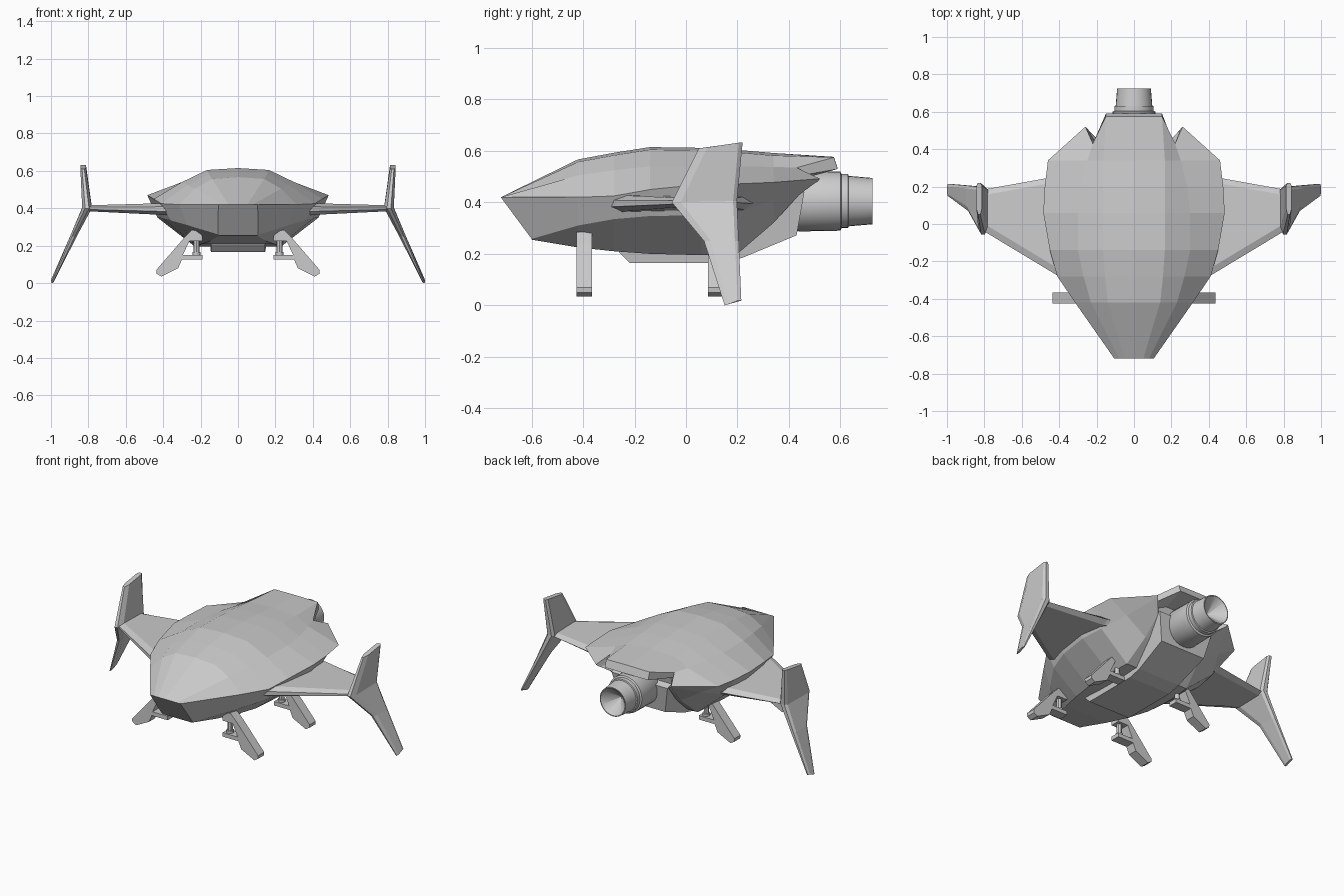
import bpy, bmesh, math

if "Cube" in bpy.data.objects:
    bpy.data.objects.remove(bpy.data.objects["Cube"])


def make(name, rings, caps=True, smooth=False):
    """Skin a list of closed point rings into one object."""
    bm = bmesh.new()
    vs = [[bm.verts.new(p) for p in r] for r in rings]
    n = len(rings[0])
    for a, b in zip(vs, vs[1:]):
        for i in range(n):
            j = (i + 1) % n
            bm.faces.new((a[i], a[j], b[j], b[i]))
    if caps:
        bm.faces.new(vs[0])
        bm.faces.new(vs[-1])
    bmesh.ops.remove_doubles(bm, verts=bm.verts, dist=0.0005)
    bmesh.ops.recalc_face_normals(bm, faces=bm.faces)
    me = bpy.data.meshes.new(name)
    bm.to_mesh(me)
    bm.free()
    ob = bpy.data.objects.new(name, me)
    bpy.context.collection.objects.link(ob)
    if smooth:
        bpy.ops.object.select_all(action='DESELECT')
        ob.select_set(True)
        bpy.context.view_layer.objects.active = ob
        bpy.ops.object.shade_smooth_by_angle(angle=math.radians(30))
    return ob


def hull_ring(half, crown):
    """Half section (roof, shoulder, rim, crease, belly) to a full ring."""
    top = (0, half[0][1], half[0][2] + crown)
    bottom = (0, half[-1][1], half[-1][2])
    return [top] + half + [bottom] + [(-x, y, z) for x, y, z in reversed(half)]


# Hull: nose edge, cross-sections along y, then the notched tail
rings = [hull_ring([(.05, -.72, .42), (.08, -.72, .42), (.105, -.72, .42),
                    (.108, -.60, .258), (.10, -.60, .255)], 0)]
sections = [
    (-.42, [(.14, .557), (.23, .505), (.315, .42), (.27, .31), (.15, .225)]),
    (-.28, [(.155, .583), (.27, .525), (.41, .425), (.36, .335), (.19, .21)]),
    (-.14, [(.165, .605), (.30, .54), (.45, .45), (.405, .347), (.22, .20)]),
    (.06, [(.165, .602), (.30, .54), (.485, .47), (.43, .35), (.23, .195)]),
    (.20, [(.165, .594), (.285, .54), (.477, .472), (.41, .36), (.22, .20)]),
    (.34, [(.165, .582), (.25, .538), (.46, .478), (.34, .41), (.20, .32)]),
]
for y, pts in sections:
    rings.append(hull_ring([(x, y, z) for x, z in pts], .01))
rings += [
    hull_ring([(.15, .575, .575), (.22, .43, .535), (.26, .52, .492),
               (.255, .515, .485), (.19, .44, .43)], .002),
    hull_ring([(.15, .59, .53), (.215, .42, .50), (.25, .51, .48),
               (.245, .50, .475), (.18, .435, .43)], 0),
    hull_ring([(.13, .44, .50), (.19, .41, .48), (.21, .42, .465),
               (.20, .42, .455), (.16, .42, .42)], 0),
]
make("hull", rings)

# Belly pod: side profile that widens towards the top
profile = [(-.27, .235), (-.26, .205), (-.22, .165), (.14, .165), (.22, .185),
           (.43, .272), (.46, .44), (.40, .46)]
make("belly_pod", [[(s * (.145 + .22 * max(0, z - .22)), y, z) for y, z in profile]
                   for s in (-1, 1)])

# Engine: lathe along y with a conical nozzle
lathe = [(.40, .10), (.44, .118), (.60, .115), (.605, .105), (.63, .105), (.632, .098),
         (.725, .09), (.725, .085), (.64, .001)]
N = 28
make("engine", [[(r * math.cos(2 * math.pi * i / N), y, .405 + r * math.sin(2 * math.pi * i / N))
                 for i in range(N)] for y, r in lathe], smooth=True)

# Leg bracket and foot outline in the front view
foot = [(.20, .275), (.245, .285), (.29, .24), (.437, .07), (.435, .05), (.41, .035),
        (.32, .08), (.30, .125), (.19, .125), (.19, .15), (.295, .15), (.26, .225),
        (.19, .225), (.19, .25)]

for side, s in (("right", 1), ("left", -1)):
    # Wing: chamfered section from root to tip
    wing = []
    for x, y0, y1, z, h in ((.36, -.30, .27, .396, .034), (.41, -.275, .255, .396, .031),
                            (.80, -.04, .185, .40, .016)):
        wing.append([(s * x, y0, z - h * .4), (s * x, y0 + .04, z - h), (s * x, y1 - .03, z - h * .8),
                     (s * x, y1, z), (s * x, y1 - .03, z + h * .8), (s * x, y0 + .04, z + h),
                     (s * x, y0, z + h * .4)])
    make(side + "_wing", wing)

    # Wingtip fin: short upper blade and long drooping lower blade
    fin = []
    for x, t, y0, z0, y1, z1 in ((.828, .03, .05, .61, .22, .632), (.807, .052, -.055, .40, .198, .405),
                                 (.88, .036, .07, .25, .205, .25), (.993, .013, .15, 0, .215, .018)):
        c = min(.035, (y1 - y0) * .2)
        zm = z0 + (z1 - z0) * .2
        fin.append([(s * (x - t * .2), y0, z0), (s * (x - t / 2), y0 + c, zm),
                    (s * (x - t / 2), y1 - .015, z1), (s * (x - t * .25), y1, z1),
                    (s * (x + t * .25), y1, z1), (s * (x + t / 2), y1 - .015, z1),
                    (s * (x + t / 2), y0 + c, zm), (s * (x + t * .2), y0, z0)])
    make(side + "_fin", fin)

    # Landing legs with their piston posts
    for place, y in (("front", -.395), ("rear", .115)):
        make(f"{place}_{side}_leg", [[(s * x, y + d, z) for x, z in foot] for d in (-.03, .03)])
        post = [(.13, .022), (.165, .022), (.165, .015), (.24, .015)]
        make(f"{place}_{side}_post",
             [[(s * .222 + r * math.cos(math.pi * i / 6), y + r * math.sin(math.pi * i / 6), z)
               for i in range(12)] for z, r in post], smooth=True)
